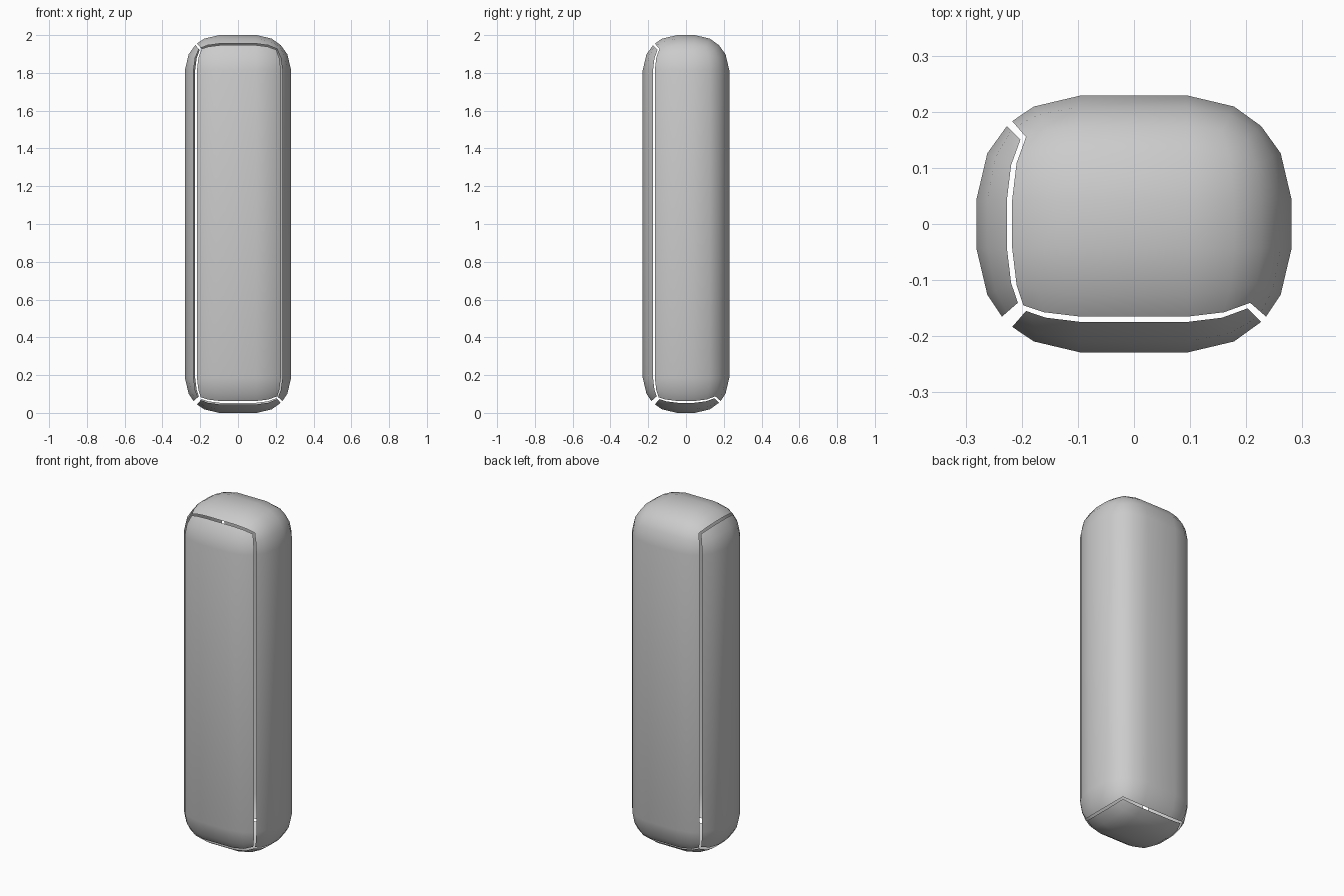
import bpy, bmesh
from mathutils import Vector

cube = bpy.data.objects.get("Cube")
if cube:
    bpy.data.objects.remove(cube, do_unlink=True)

mat = bpy.data.materials.new("plain_grey")
mat.use_nodes = True
GREY = (0.6, 0.6, 0.6, 1)
mat.diffuse_color = GREY
mat.node_tree.nodes["Principled BSDF"].inputs["Base Color"].default_value = GREY

CORE = Vector((0.095, 0.043, 0.815))   # half size of the box inside the rounding
RADIUS = 0.186
# Direction steps across a panel paired with the core side they belong to;
# the negative edge stops short of the seam and leaves a gap
STEPS = [(-0.87, -1), (-0.5, -1), (0, -1), (0, 1), (0.5, 1), (1, 1)]


def add_panel(bm, axis, sign):
    """One open, rounded sheet covering a side of the box."""
    a, b = (axis + 1) % 3, (axis + 2) % 3
    grid = []
    for u, su in STEPS:
        row = []
        for v, sv in STEPS:
            direction, side = Vector(), Vector()
            direction[axis], direction[a], direction[b] = sign, u, v
            side[axis], side[a], side[b] = sign, su, sv
            row.append(bm.verts.new(CORE * side + direction.normalized() * RADIUS))
        grid.append(row)
    for r0, r1 in zip(grid, grid[1:]):
        for i in range(len(r0) - 1):
            quad = [r0[i], r1[i], r1[i + 1], r0[i + 1]]
            bm.faces.new(quad if sign > 0 else quad[::-1])


def build(name, sides):
    bm = bmesh.new()
    for axis, sign in sides:
        add_panel(bm, axis, sign)
    bmesh.ops.remove_doubles(bm, verts=bm.verts, dist=0.0005)
    for f in bm.faces:
        f.smooth = True
    bmesh.ops.translate(bm, verts=bm.verts, vec=(0, 0, 1))
    mesh = bpy.data.meshes.new(name)
    bm.to_mesh(mesh)
    bm.free()
    mesh.materials.append(mat)
    bpy.context.collection.objects.link(bpy.data.objects.new(name, mesh))


# Joined left, back and top shell, then the three loose panels
build("left_back_top_shell", [(0, 1), (1, 1), (2, 1)])
build("right_panel", [(0, -1)])
build("front_panel", [(1, -1)])
build("bottom_panel", [(2, -1)])
